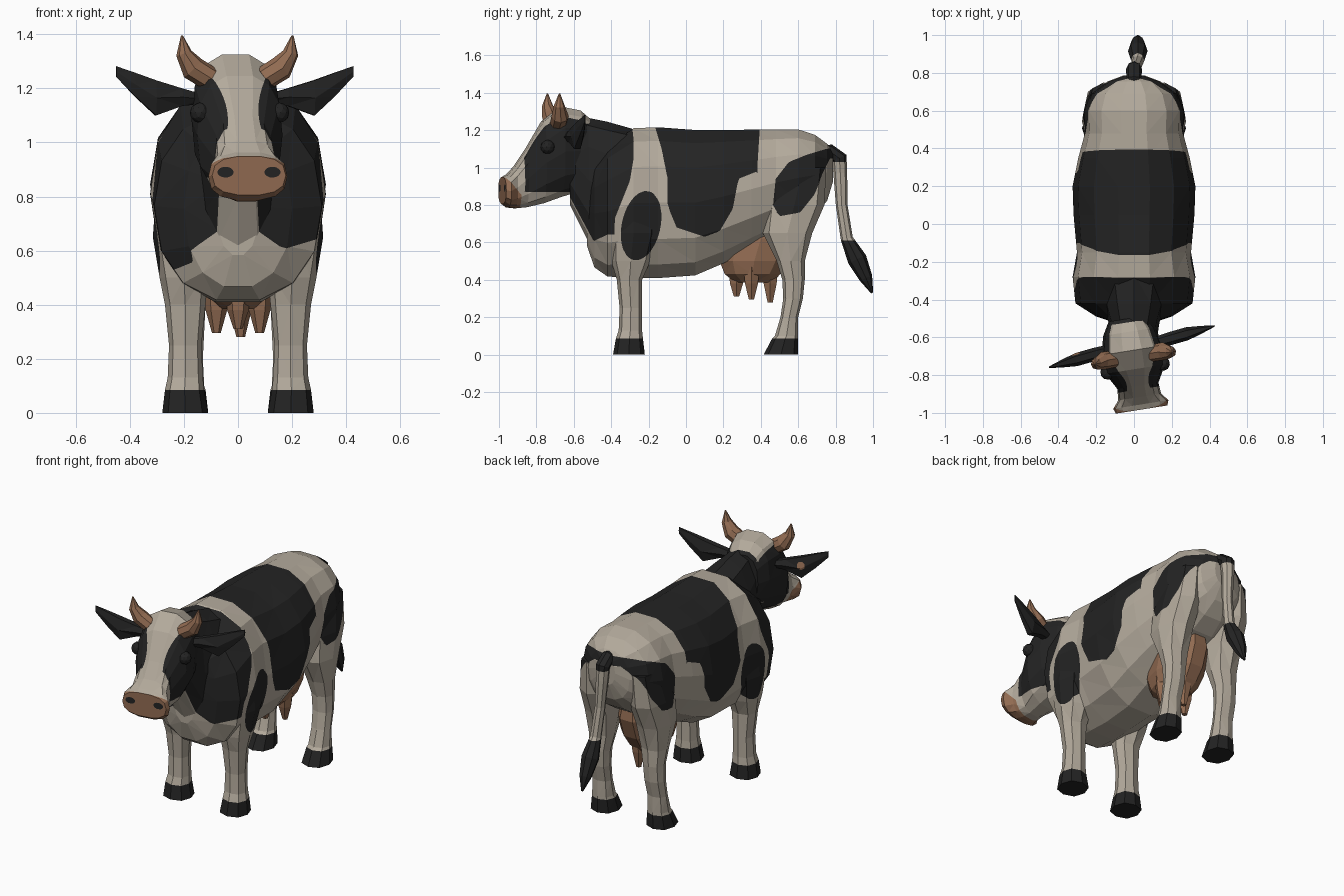
import bpy, bmesh, math
from mathutils import Vector, Matrix

if "Cube" in bpy.data.objects:
    bpy.data.objects.remove(bpy.data.objects["Cube"])


def make_material(name, rgb):
    mat = bpy.data.materials.new(name)
    mat.use_nodes = True
    color = (*rgb, 1)
    mat.diffuse_color = color
    bsdf = mat.node_tree.nodes["Principled BSDF"]
    bsdf.inputs["Base Color"].default_value = color
    bsdf.inputs["Roughness"].default_value = 0.9
    return mat


CREAM, BLACK, BROWN = range(3)
MATERIALS = [make_material("cream hide", (.45, .40, .33)),
             make_material("black hide", (.017, .017, .017)),
             make_material("brown skin and horn", (.29, .15, .085))]

# The head is turned slightly to the model's left
PIVOT = Vector((0, -.6, 0))
TURN = (Matrix.Translation(PIVOT + Vector((-.02, 0, 0)))
        @ Matrix.Rotation(math.radians(9), 4, 'Z') @ Matrix.Translation(-PIVOT))


def ring(center, u, v, n, power):
    """Rounded cross-section spanned by two half axes."""
    def soft(t):
        return math.copysign(abs(t) ** power, t)
    angles = [math.tau * k / n for k in range(n)]
    return [Vector(center) + Vector(u) * soft(math.cos(a)) + Vector(v) * soft(math.sin(a))
            for a in angles]


def paint_faces(bm, rule):
    """Cut the faces along the colour borders, then colour them by the rule."""
    crossings = []
    for e in bm.edges:
        a, b = (v.co for v in e.verts)
        start = rule(a)
        if start == rule(b):
            continue
        lo, hi = 0.0, 1.0
        for _ in range(9):
            mid = (lo + hi) / 2
            if rule(a.lerp(b, mid)) == start:
                lo = mid
            else:
                hi = mid
        crossings.append((e, e.verts[0], min(max(hi, .02), .98)))
    new = [bmesh.utils.edge_split(*c)[1] for c in crossings]
    if new:
        bmesh.ops.connect_verts(bm, verts=new)
    bmesh.ops.triangulate(bm, faces=bm.faces[:])
    for f in bm.faces:
        f.material_index = rule(f.calc_center_median())


def finish(name, bm, rule, cuts=0, matrix=None):
    bmesh.ops.triangulate(bm, faces=bm.faces[:])
    if cuts:
        bmesh.ops.subdivide_edges(bm, edges=bm.edges[:], cuts=cuts, use_grid_fill=True)
        bmesh.ops.triangulate(bm, faces=bm.faces[:])
    bmesh.ops.recalc_face_normals(bm, faces=bm.faces[:])
    paint_faces(bm, rule)
    mesh = bpy.data.meshes.new(name)
    bm.to_mesh(mesh)
    bm.free()
    if matrix:
        mesh.transform(matrix)
    for mat in MATERIALS:
        mesh.materials.append(mat)
    obj = bpy.data.objects.new(name, mesh)
    bpy.context.collection.objects.link(obj)


def loft(name, rings, rule, cuts=0, matrix=None):
    """Skin a row of cross-sections and close both ends."""
    bm = bmesh.new()
    rows = [[bm.verts.new(p) for p in r] for r in rings]
    n = len(rows[0])
    for a, b in zip(rows, rows[1:]):
        for k in range(n):
            bm.faces.new((a[k], a[(k + 1) % n], b[(k + 1) % n], b[k]))
    caps = [bm.faces.new(rows[0]), bm.faces.new(rows[-1])]
    bmesh.ops.poke(bm, faces=caps)
    finish(name, bm, rule, cuts, matrix)


def along_y(sections, n=14, power=.9):
    return [ring((0, y, (lo + hi) / 2), (w, 0, 0), (0, 0, (hi - lo) / 2), n, power)
            for y, lo, hi, w in sections]


def along_z(sections, side=1, n=8, power=.85):
    return [ring((side * (x0 + x1) / 2, (y0 + y1) / 2, z), ((x1 - x0) / 2, 0, 0),
                 (0, (y1 - y0) / 2, 0), n, power) for z, y0, y1, x0, x1 in sections]


def tube(points, radii, axis, n=8):
    points, axis, rings = [Vector(p) for p in points], Vector(axis), []
    for i, (p, r) in enumerate(zip(points, radii)):
        t = (points[min(i + 1, len(points) - 1)] - points[max(i - 1, 0)]).normalized()
        rings.append(ring(p, axis * r, t.cross(axis) * r, n, 1))
    return rings


def inside(poly, u, v):
    hit = False
    for (u0, v0), (u1, v1) in zip(poly, poly[1:] + poly[:1]):
        if (v0 > v) != (v1 > v) and u < u0 + (v - v0) * (u1 - u0) / (v1 - v0):
            hit = not hit
    return hit


# Hide markings, as side outlines in y and z
SADDLE = [(-.19, 1.3), (.4, 1.3), (.38, .98), (.28, .94), (.25, .78), (.18, .66),
          (.1, .63), (-.05, .68), (-.1, .8), (-.1, .95), (-.13, 1.1)]
HIP = [(.85, 1.11), (.75, 1.1), (.65, 1.07), (.55, 1.03), (.48, .94), (.465, .8),
       (.5, .74), (.61, .76), (.69, .86), (.73, .97), (.77, 1.05), (.85, 1.05)]
NECK = [(-1, 1.4), (-.31, 1.4), (-.28, 1.15), (-.28, 1.05), (-.3, .93), (-.38, .73),
        (-.39, .45), (-.45, .45), (-.49, .6), (-.56, .73), (-.63, .86), (-1, .9)]


def hide_rule(p):
    x, y, z = p
    a = abs(x)
    if z < .085 or inside(SADDLE, y, z) or inside(HIP, y, z):
        return BLACK
    tilt = .15 * (z - .69)
    if a > .17 and ((y + .24 - tilt) / .105) ** 2 + ((z - .69) / .185) ** 2 < 1:
        return BLACK
    chest_low = .6 - .4 * max(0, -x - .06) + .3 * max(0, x - .15)
    if inside(NECK, y, z) and z > chest_low and (a > .055 or z > 1):
        return BLACK
    return CREAM


def head_rule(p):
    x, y, z = p
    a = abs(x)
    if y < -.95 and ((a - .088) / .03) ** 2 + ((z - .89) / .02) ** 2 < 1:
        return BLACK
    if y < min(-1 + (.965 - z) * .9, -.9):
        return BROWN
    blaze = a < .058 + 2.2 * (z - 1.1) ** 2 and z > .95 and y < -.52
    return CREAM if blaze or z < .87 or y < -.88 else BLACK


def ear_rule(p):
    """Black, with a bare spot on the back of the right ear."""
    spot = p.y > -.66 and (p.x + .3) ** 2 + (p.z - 1.18) ** 2 < .024 ** 2
    return BROWN if spot else BLACK


def tail_rule(p):
    return BLACK if p.z > 1.03 or p.z < .61 else CREAM


def black(p):
    return BLACK


def brown(p):
    return BROWN


# Body and neck
loft("body", along_y([
    (-.53, .58, .95, .08), (-.49, .46, 1.05, .2), (-.42, .41, 1.12, .31),
    (-.28, .4, 1.22, .325), (-.15, .4, 1.225, .302), (.05, .415, 1.21, .32),
    (.2, .48, 1.21, .325), (.35, .56, 1.21, .295), (.48, .63, 1.21, .26),
    (.6, .68, 1.21, .262), (.69, .74, 1.18, .23), (.755, .82, 1.13, .14),
    (.785, .92, 1.09, .06)]), hide_rule, 3)
loft("neck", along_y([(-.26, .6, 1.2, .2), (-.42, .5, 1.245, .165),
                      (-.52, .6, 1.265, .135), (-.62, .8, 1.3, .12)], 12), hide_rule, 3)

# Head with muzzle
loft("head", along_y([
    (-.5, .92, 1.25, .1), (-.57, .87, 1.31, .14), (-.67, .84, 1.33, .165),
    (-.77, .805, 1.25, .16), (-.86, .785, 1.1, .11), (-.92, .78, 1.01, .115),
    (-.96, .785, .965, .148), (-.987, .805, .95, .138)], 14, .78), head_rule, 4, TURN)

# Legs with hooves, ears, horns and eyes on both sides
FRONT_LEG = [(.85, -.4, -.16, .12, .3), (.65, -.41, -.15, .12, .315), (.5, -.4, -.19, .11, .29),
             (.4, -.37, -.235, .12, .27), (.25, -.355, -.235, .135, .255),
             (.13, -.36, -.235, .13, .26), (.085, -.375, -.23, .125, .27),
             (0, -.39, -.22, .11, .28)]
HIND_LEG = [(1, .5, .75, .08, .24), (.8, .42, .74, .07, .27), (.65, .41, .675, .08, .275),
            (.5, .485, .635, .1, .26), (.4, .515, .635, .12, .25), (.3, .52, .625, .125, .25),
            (.2, .505, .6, .13, .25), (.1, .475, .6, .125, .255), (.085, .46, .6, .12, .26),
            (0, .415, .6, .11, .275)]
EAR = [(.12, 1.14, 1.18, .03), (.2, 1.13, 1.205, .035), (.3, 1.09, 1.24, .035),
       (.38, 1.165, 1.265, .02), (.45, 1.24, 1.285, .004)]
for side, label in ((1, "left"), (-1, "right")):
    loft(label + "_front_leg", along_z(FRONT_LEG, side), hide_rule, 3)
    loft(label + "_hind_leg", along_z(HIND_LEG, side), hide_rule, 3)
    loft(label + "_ear", [ring((side * x, -.65 + side * .12 * (x - .12), (lo + hi) / 2),
                               (0, t, 0), (0, 0, (hi - lo) / 2), 6, 1)
                          for x, lo, hi, t in EAR], ear_rule, 4, TURN)
    horn_path = [(.1, -.7, 1.235), (.165, -.7, 1.275), (.2, -.71, 1.33), (.207, -.71, 1.395)]
    loft(label + "_horn", tube([(side * x, y, z) for x, y, z in horn_path],
                               [.045, .047, .03, .004], (0, 1, 0)), brown, 0, TURN)
    eye = bmesh.new()
    bmesh.ops.create_icosphere(eye, subdivisions=2, radius=.038,
                               matrix=Matrix.Translation((side * .148, -.765, 1.11)))
    finish(label + "_eye", eye, black, 0, TURN)

# Udder with teats
loft("udder", along_z([(.74, .26, .58, -.1, .1), (.62, .2, .6, -.14, .14),
                       (.5, .17, .56, -.14, .14), (.43, .2, .51, -.12, .12),
                       (.385, .26, .47, -.07, .07)], 1, 10, 1), brown)
for label, x, y, low in (("front", 0, .27, .31), ("left", .08, .35, .295),
                         ("right", -.08, .35, .295), ("rear", .01, .45, .28)):
    loft(label + "_teat", tube([(x, y, .47), (x, y, .38), (x, y, low)],
                               [.05, .04, .016], (1, 0, 0), 6), brown)

# Tail with tuft
loft("tail", tube([(0, .71, 1.08), (0, .77, 1.085), (0, .82, 1.05), (0, .825, .97),
                   (.01, .832, .8), (.02, .86, .62), (.02, .915, .51), (.02, .962, .41),
                   (.02, .995, .33)],
                  [.035, .04, .042, .037, .031, .033, .052, .036, .006], (1, 0, 0)),
     tail_rule, 1)
